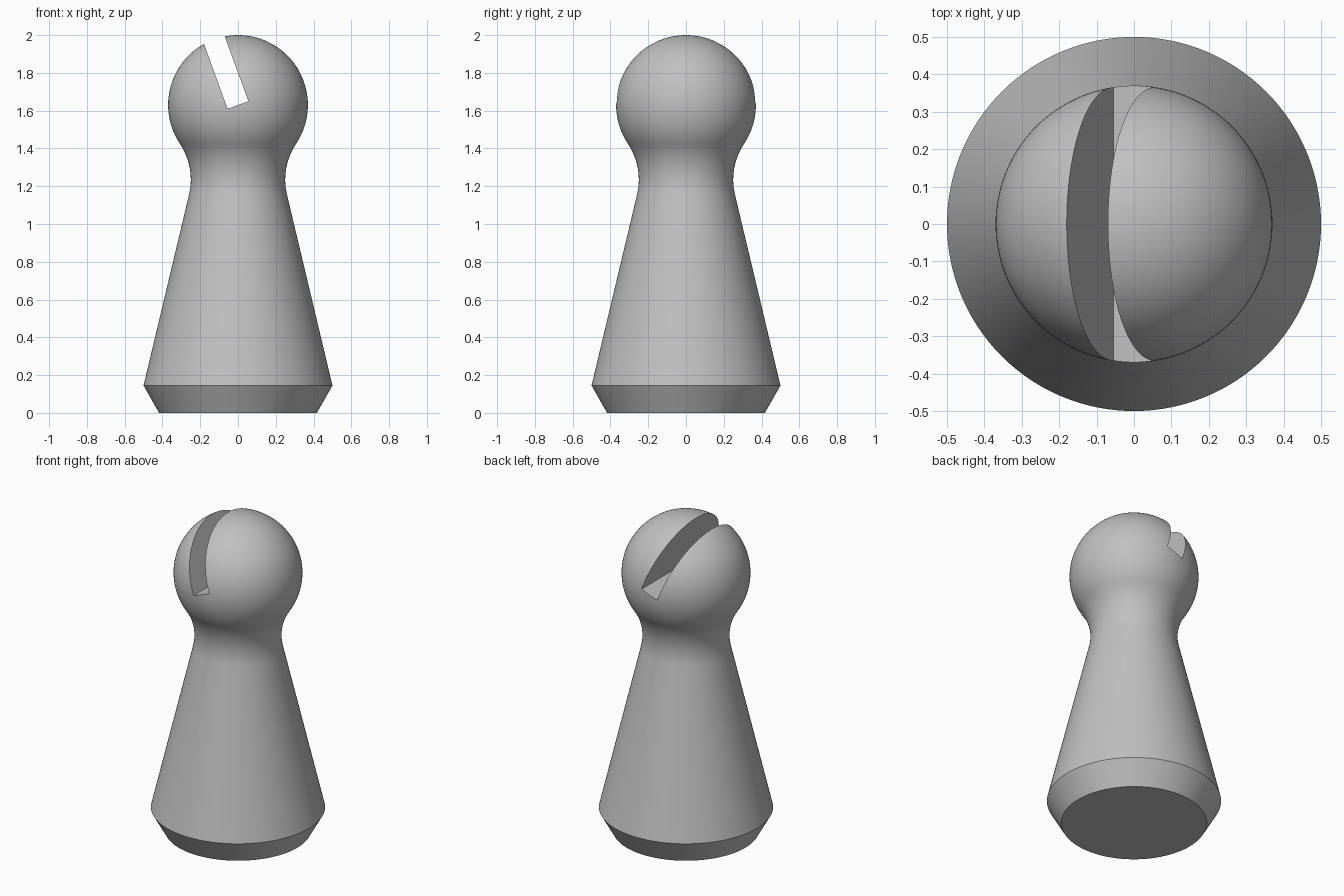
import bpy, bmesh
from math import sin, cos, atan2, radians, pi, hypot
from mathutils import Matrix, Vector

cube = bpy.data.objects.get("Cube")
if cube:
    bpy.data.objects.remove(cube, do_unlink=True)

SEGMENTS = 128
HEAD_R, HEAD_Z = 0.37, 1.63      # ball head
NECK_R, NECK_Z = 0.34, 1.235     # concave neck arc
NECK_X = 0.25 + NECK_R
SLOT_TILT, SLOT_WIDTH = radians(-20), 0.117

grey = bpy.data.materials.new("plain grey")
grey.use_nodes = True
colour = (0.53, 0.53, 0.53, 1)
grey.diffuse_color = colour
grey.node_tree.nodes["Principled BSDF"].inputs["Base Color"].default_value = colour


def arc(cx, cz, r, start, end, steps):
    """Points along an arc in the profile plane."""
    angles = [start + (end - start) * i / steps for i in range(steps + 1)]
    return [(cx + r * cos(a), cz + r * sin(a)) for a in angles]


def add_object(name, bm):
    mesh = bpy.data.meshes.new(name)
    bm.to_mesh(mesh)
    bm.free()
    obj = bpy.data.objects.new(name, mesh)
    bpy.context.collection.objects.link(obj)
    mesh.materials.append(grey)
    return obj


# Profile: chamfered foot, tapering body, neck fillet, ball head
join = atan2(NECK_Z - HEAD_Z, NECK_X)
profile = [(0, 0), (0.418, 0), (0.5, 0.145)]
profile += arc(NECK_X, NECK_Z, NECK_R, pi + radians(13.4), pi + join, 16)
profile += arc(0, HEAD_Z, HEAD_R, join, pi / 2, 40)[1:]

bm = bmesh.new()
verts = [bm.verts.new((x, 0, z)) for x, z in profile]
edges = [bm.edges.new(pair) for pair in zip(verts, verts[1:])]
bmesh.ops.spin(bm, geom=verts + edges, cent=(0, 0, 0), axis=(0, 0, 1),
               angle=2 * pi, steps=SEGMENTS, use_duplicate=False)
bmesh.ops.remove_doubles(bm, verts=bm.verts[:], dist=0.0001)
bmesh.ops.recalc_face_normals(bm, faces=bm.faces[:])
pawn = add_object("pawn_body", bm)

# Slanted slot cutter, its floor passing through the head centre
bm = bmesh.new()
bmesh.ops.create_cube(bm, size=1, matrix=(
    Matrix.Translation((0, 0, HEAD_Z)) @ Matrix.Rotation(SLOT_TILT, 4, 'Y')
    @ Matrix.Translation((0, 0, 0.5)) @ Matrix.Diagonal((SLOT_WIDTH, 1, 1, 1))))
cutter = add_object("slot_cutter", bm)
cutter.hide_render = True

# Cut the slot, then smooth everything except the crisp edges
cut = pawn.modifiers.new("slot", 'BOOLEAN')
cut.operation = 'DIFFERENCE'
cut.solver = 'EXACT'
cut.object = cutter
bpy.ops.object.select_all(action='DESELECT')
pawn.select_set(True)
bpy.context.view_layer.objects.active = pawn
bpy.ops.object.modifier_apply(modifier=cut.name)
bpy.data.objects.remove(cutter, do_unlink=True)
bpy.ops.object.shade_smooth_by_angle(angle=radians(30))
